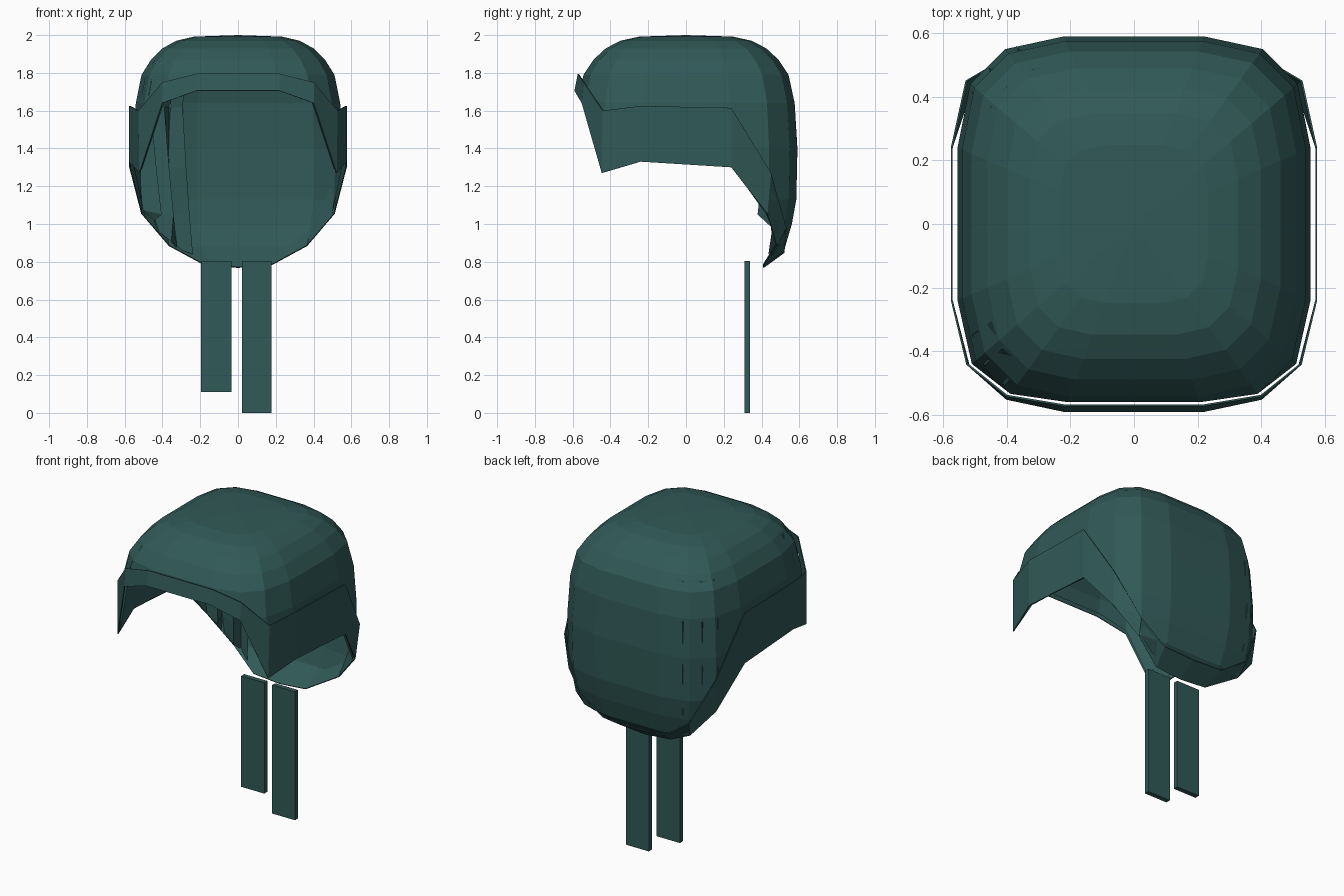
import bpy, bmesh
from mathutils import Vector

if "Cube" in bpy.data.objects:
    bpy.data.objects.remove(bpy.data.objects["Cube"])

mat = bpy.data.materials.new("teal_cloth")
mat.diffuse_color = (0.03, 0.1, 0.095, 1)
mat.use_nodes = True
mat.node_tree.nodes["Principled BSDF"].inputs["Base Color"].default_value = mat.diffuse_color

# Half outline of the head, front centre to back centre: x, y, hem height
OUT = [(0, -.59, 1.71), (.22, -.59, 1.71), (.40, -.55, 1.65), (.51, -.44, 1.29),
       (.555, -.24, 1.34), (.555, 0, 1.33), (.555, .24, 1.31), (.515, .44, 1.05),
       (.405, .55, .89), (.22, .59, .79), (0, .59, .78)]
# Dome profile: height, width fraction
PROF = [(2.0, .0), (1.992, .42), (1.97, .59), (1.93, .72), (1.87, .83), (1.79, .92),
        (1.64, .975), (1.4, 1.0), (1.13, .99), (1.0, .95), (.88, .89), (.78, .70)]


def frac(z):
    for (z1, f1), (z2, f2) in zip(PROF, PROF[1:]):
        if z >= z2:
            return f1 + (f2 - f1) * (z1 - z) / (z1 - z2)
    return PROF[-1][1]


def on_dome(u, z, k=1.0, side=1):
    i = min(int(u), len(OUT) - 2)
    x, y, hem = Vector(OUT[i]).lerp(Vector(OUT[i + 1]), u - i)
    z = max(z, hem)
    f = frac(z) * k
    return Vector((side * x * f, y * f, z))


def grid_object(name, cols, closed=False, thick=0):
    bm = bmesh.new()
    vs = [[bm.verts.new(p) for p in c] for c in cols]
    n = len(vs)
    for i in range(n if closed else n - 1):
        a, b = vs[i], vs[(i + 1) % n]
        for j in range(len(a) - 1):
            bm.faces.new((a[j], a[j + 1], b[j + 1], b[j]))
    bmesh.ops.remove_doubles(bm, verts=bm.verts, dist=.0005)
    bmesh.ops.recalc_face_normals(bm, faces=bm.faces)
    me = bpy.data.meshes.new(name)
    bm.to_mesh(me)
    bm.free()
    ob = bpy.data.objects.new(name, me)
    bpy.context.collection.objects.link(ob)
    me.materials.append(mat)
    if thick:
        m = ob.modifiers.new("thickness", "SOLIDIFY")
        m.thickness = thick
        m.offset = 0
    return ob


def around(fn):
    n = len(OUT)
    return [fn(i, 1) for i in range(n)] + [fn(i, -1) for i in range(n - 2, 0, -1)]


# Cap shell, each column ending at its hem
grid_object("cap", around(lambda i, s: [on_dome(i, z, 1, s) for z, f in PROF]), True)

# Folded band along the hem: upper x, y, z and lower x, y, z
BAND = [((0, -.57, 1.795), (0, -.588, 1.705)), ((.22, -.57, 1.795), (.22, -.588, 1.705)),
        ((.40, -.54, 1.75), (.40, -.55, 1.64)), ((.525, -.44, 1.60), (.52, -.445, 1.27)),
        ((.573, -.24, 1.625), (.573, -.24, 1.33)), ((.573, 0, 1.62), (.573, 0, 1.315)),
        ((.573, .24, 1.615), (.573, .24, 1.30)), ((.527, .45, 1.27), (.51, .43, 1.055)),
        ((.39, .53, .98), (.365, .48, .885)), ((.21, .52, .86), (.18, .41, .785)),
        ((0, .52, .85), (0, .41, .77))]
grid_object("band", around(lambda i, s: [(s * x, y, z) for x, y, z in BAND[i]]), True, .006)


def pleats(name, us, heights, depths):
    # Zigzag cloth folds on the left side of the cap
    cols = []
    for i, u in enumerate(us):
        cols.append([on_dome(u, z, 1 - d if i % 2 else 1.006, -1)
                     for z, d in zip(heights, depths)])
    grid_object(name, cols)


pleats("rear_pleats", [6.9, 7.2, 7.5, 7.9, 8.2, 8.5], [1.84, 1.62, 1.3, 1.05, .8],
       [0, .04, .12, .15, .06])
pleats("front_pleats", [2.2, 2.5, 2.8, 3.1, 3.4], [1.86, 1.77, 1.68], [0, .05, .02])

# Two hanging tails
for name, x1, x2, low in (("left_tail", -.195, -.035, .11), ("right_tail", .02, .178, 0)):
    bpy.ops.mesh.primitive_cube_add(size=1, location=((x1 + x2) / 2, .325, (low + .805) / 2))
    tail = bpy.context.object
    tail.name = name
    tail.scale = (x2 - x1, .03, .805 - low)
    bpy.ops.object.transform_apply(location=False, rotation=False, scale=True)
    tail.data.materials.append(mat)
